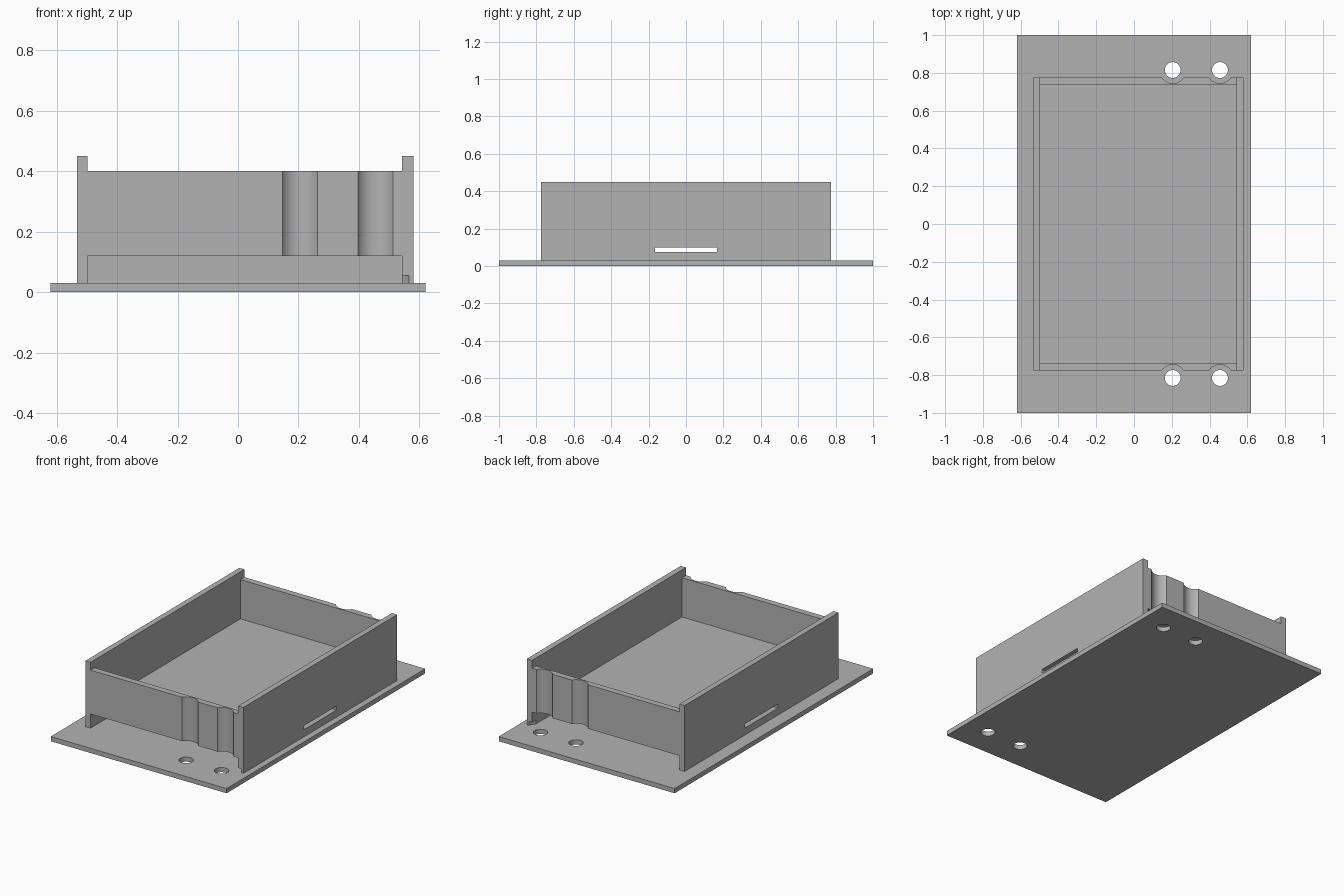
import bpy

old = bpy.data.objects.get("Cube")
if old:
    bpy.data.objects.remove(old, do_unlink=True)

grey = bpy.data.materials.new("plain grey")
grey.use_nodes = True
COLOUR = (0.45, 0.45, 0.45, 1)
grey.diffuse_color = COLOUR
grey.node_tree.nodes["Principled BSDF"].inputs["Base Color"].default_value = COLOUR


def box(name, x, y, z):
    """Box from (min, max) ranges on each axis."""
    bpy.ops.mesh.primitive_cube_add(size=1, location=[sum(r) / 2 for r in (x, y, z)])
    ob = bpy.context.object
    ob.name = name
    ob.scale = [r[1] - r[0] for r in (x, y, z)]
    bpy.ops.object.transform_apply(location=True, rotation=False, scale=True)
    ob.data.materials.append(grey)
    return ob


def rod(x, y, radius, z):
    """Upright cylinder used for cutting."""
    bpy.ops.mesh.primitive_cylinder_add(vertices=64, radius=radius, depth=z[1] - z[0],
                                        location=(x, y, sum(z) / 2))
    ob = bpy.context.object
    ob.name = "cutter"
    ob.data.materials.append(grey)
    return ob


def cut(target, cutters):
    """Subtract the cutters, apply, and remove them."""
    bpy.context.view_layer.objects.active = target
    for c in cutters:
        c.hide_render = True
        mod = target.modifiers.new("cut", 'BOOLEAN')
        mod.operation = 'DIFFERENCE'
        mod.solver = 'EXACT'
        mod.object = c
        bpy.ops.object.modifier_apply(modifier=mod.name)
        bpy.data.objects.remove(c, do_unlink=True)


def smooth(ob):
    bpy.ops.object.select_all(action='DESELECT')
    ob.select_set(True)
    bpy.context.view_layer.objects.active = ob
    bpy.ops.object.shade_smooth_by_angle(angle=0.5)


BASE, UNDER, FLOOR = 0.03, 0.12, 0.15      # heights of plate top, floor underside, floor top
LEFT, RIGHT = (-0.533, -0.497), (0.543, 0.58)
INNER = (LEFT[1], RIGHT[0])
END, HOLE_Y = 0.775, 0.815
HOLES = (0.205, 0.455)


def strap_slot():
    return box("cutter", (-1, 1), (-0.165, 0.165), (0.075, 0.1))


# Mounting plate with four screw holes
plate = box("base_plate", (-0.62, 0.62), (-1, 1), (0, BASE))
cut(plate, [rod(x, s * HOLE_Y, 0.042, (-0.1, 0.1)) for x in HOLES for s in (-1, 1)])
smooth(plate)

# Tall side walls, slotted, with screw-head clearance at the foot
for name, span in (("side_wall_right", LEFT), ("side_wall_left", RIGHT)):
    wall = box(name, span, (-END, END), (BASE, 0.45))
    cutters = [strap_slot()]
    if span is RIGHT:
        cutters += [rod(HOLES[1], s * HOLE_Y, 0.118, (0, 0.055)) for s in (-1, 1)]
    cut(wall, cutters)
    smooth(wall)

# Raised end walls with screwdriver grooves
for name, s in (("end_wall_front", -1), ("end_wall_back", 1)):
    wall = box(name, INNER, sorted((s * END, s * 0.735)), (UNDER, 0.4))
    cut(wall, [rod(x, s * HOLE_Y, 0.07, (0, 0.6)) for x in HOLES])
    smooth(wall)

# Tray floor and the slotted block that carries it
box("tray_floor", INNER, (-0.735, 0.735), (UNDER, FLOOR))
block = box("support_block", INNER, (-0.55, 0.55), (BASE, UNDER))
cut(block, [strap_slot()])
